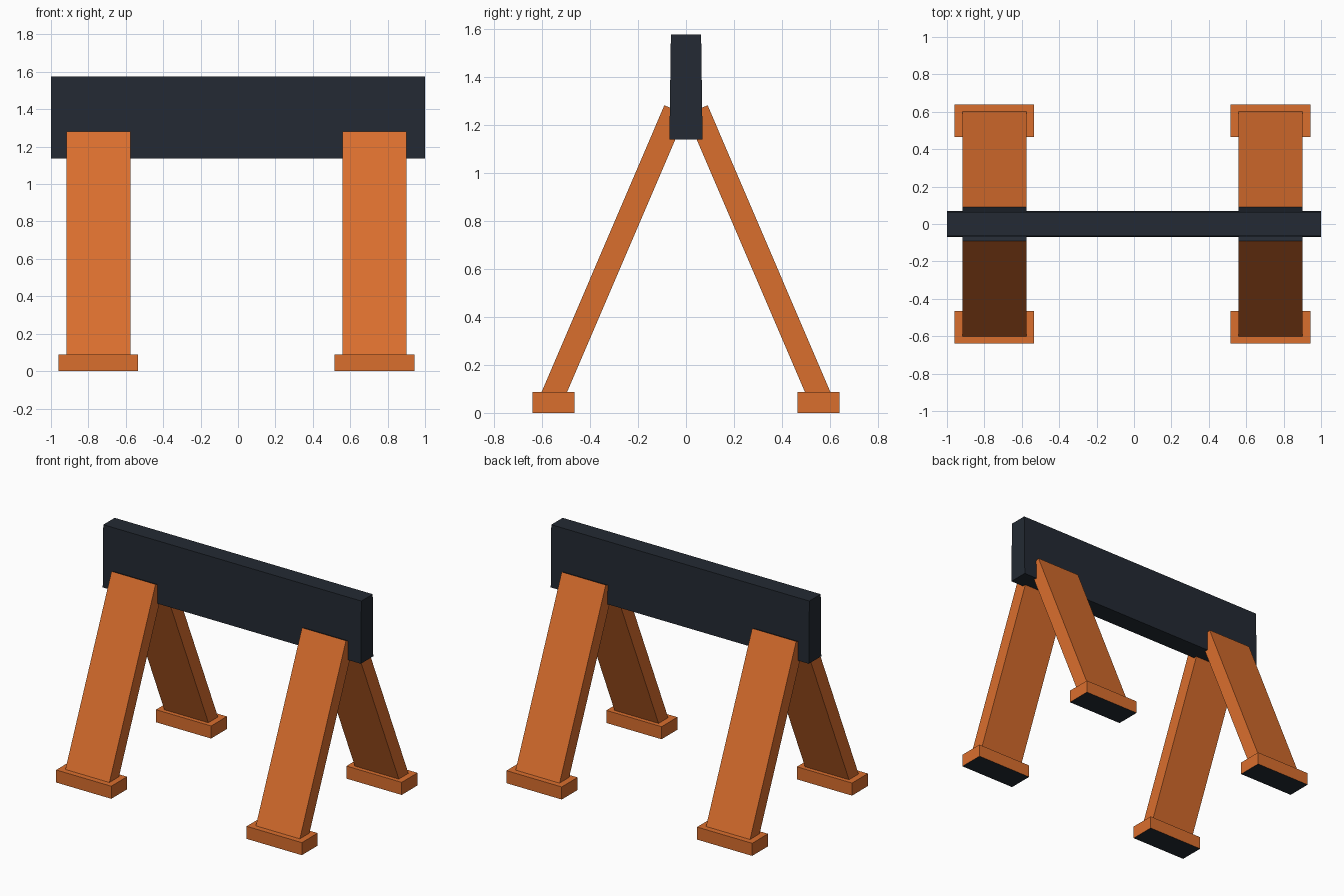
import bpy, bmesh

if "Cube" in bpy.data.objects:
    bpy.data.objects.remove(bpy.data.objects["Cube"])


def material(name, rgb):
    m = bpy.data.materials.new(name)
    m.diffuse_color = (*rgb, 1)
    m.use_nodes = True
    m.node_tree.nodes["Principled BSDF"].inputs["Base Color"].default_value = m.diffuse_color
    return m


orange = material("orange_paint", (0.70, 0.157, 0.027))
dark = material("dark_paint", (0.017, 0.023, 0.033))


def prism(name, profile, x0, x1, mats, dark_edges=()):
    """Extrude a (y, z) profile along x; dark_edges lists the sides using the second material."""
    bm = bmesh.new()
    a = [bm.verts.new((x0, y, z)) for y, z in profile]
    b = [bm.verts.new((x1, y, z)) for y, z in profile]
    n = len(profile)
    bm.faces.new(a[::-1])
    bm.faces.new(b)
    for i in range(n):
        j = (i + 1) % n
        f = bm.faces.new((a[i], a[j], b[j], b[i]))
        f.material_index = 1 if i in dark_edges else 0
    bmesh.ops.recalc_face_normals(bm, faces=bm.faces)
    me = bpy.data.meshes.new(name)
    bm.to_mesh(me)
    bm.free()
    for m in mats:
        me.materials.append(m)
    ob = bpy.data.objects.new(name, me)
    bpy.context.collection.objects.link(ob)
    return ob


# Top beam, slightly narrower at the top
prism("top_beam", [(-0.069, 1.138), (0.069, 1.138), (0.063, 1.575), (-0.063, 1.575)],
      -1, 1, [dark])

# Splayed legs with square-cut tops, each on a block foot
for side, leg_x, foot_x in (("left", (-0.917, -0.576), (-0.961, -0.534)),
                            ("right", (0.559, 0.900), (0.515, 0.943))):
    for end, s in (("front", -1), ("back", 1)):
        leg = [(0.602, 0.085), (0.496, 0.085), (0.0, 1.242), (0.09, 1.281)]
        foot = [(0.465, 0), (0.64, 0), (0.64, 0.088), (0.465, 0.088)]
        prism(f"{end}_{side}_leg", [(s * y, z) for y, z in leg], *leg_x,
              [orange, dark], dark_edges=(2,))
        prism(f"{end}_{side}_foot", [(s * y, z) for y, z in foot], *foot_x,
              [orange, dark], dark_edges=(0,))
